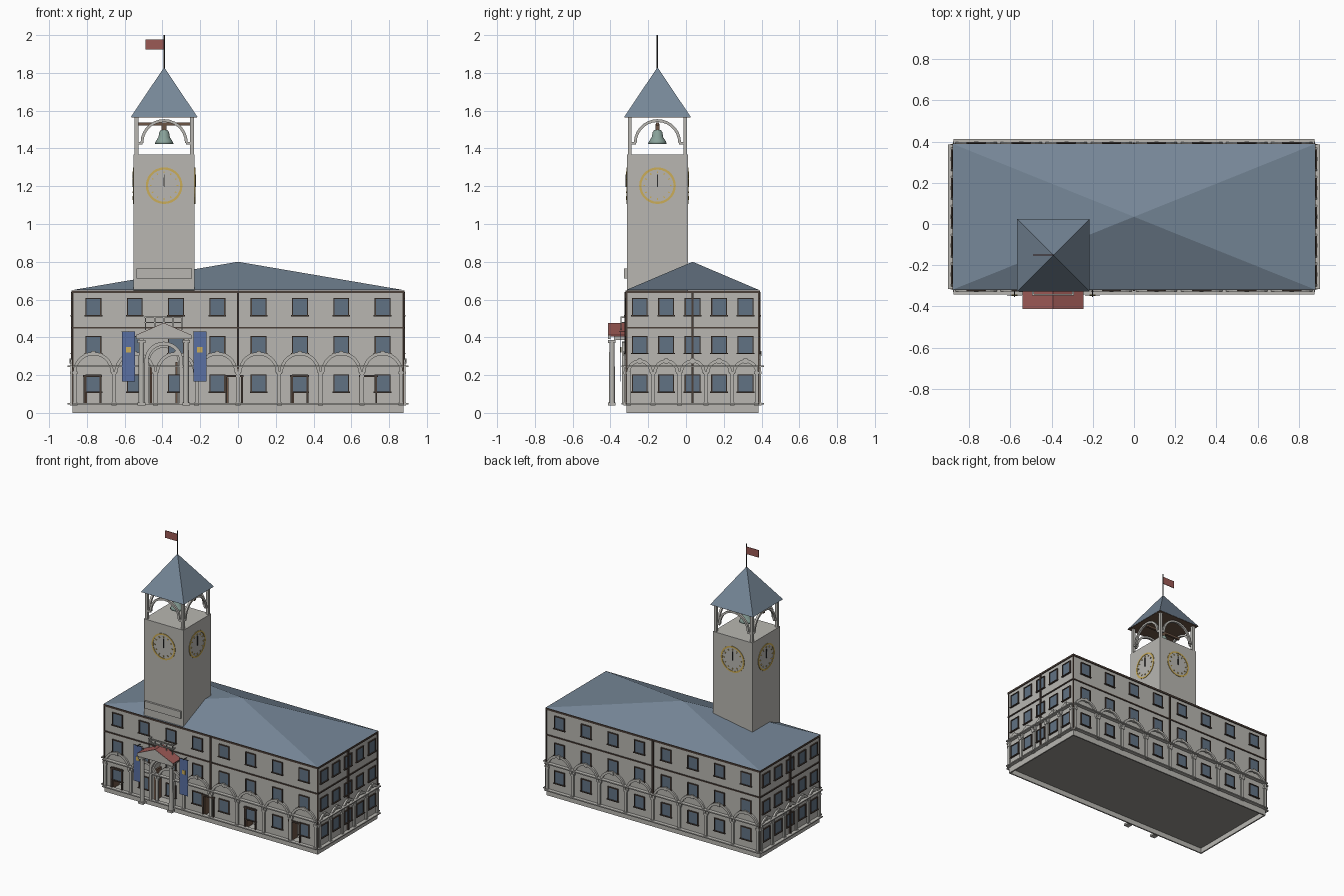
import bpy, bmesh, math
from mathutils import Matrix, Vector

if "Cube" in bpy.data.objects:
    bpy.data.objects.remove(bpy.data.objects["Cube"])

I = Matrix.Identity(4)
COL = {"slate": (.18, .24, .31), "glass": (.12, .17, .23), "brown": (.07, .05, .04),
       "wood": (.15, .09, .06), "red": (.33, .1, .09), "blue": (.1, .16, .36), "gold": (.6, .42, .1),
       "dark": (.03, .03, .03), "stone": (.48, .47, .44), "bronze": (.25, .36, .32), "floor": (.3, .29, .27)}
MATS = {}
for k, c in COL.items():
    MATS[k] = bpy.data.materials.new(k)
    MATS[k].diffuse_color = (*c, 1)


def finish(bm, name, col="stone", smooth=False):
    bmesh.ops.recalc_face_normals(bm, faces=bm.faces)
    me = bpy.data.meshes.new(name)
    bm.to_mesh(me)
    bm.free()
    ob = bpy.data.objects.new(name, me)
    bpy.context.collection.objects.link(ob)
    me.materials.append(MATS[col])
    if smooth:
        for p in me.polygons:
            p.use_smooth = len(p.vertices) == 4
    return ob


def box(bm, x0, x1, y0, y1, z0, z1, M=I):
    S = Matrix.Diagonal((x1 - x0, y1 - y0, z1 - z0, 1))
    T = Matrix.Translation(((x0 + x1) / 2, (y0 + y1) / 2, (z0 + z1) / 2))
    bmesh.ops.create_cube(bm, size=1, matrix=M @ T @ S)


def prism(bm, pts, y0, y1, M=I):
    """Extrude an x-z outline along y."""
    a = [bm.verts.new(M @ Vector((x, y0, z))) for x, z in pts]
    b = [bm.verts.new(M @ Vector((x, y1, z))) for x, z in pts]
    bm.faces.new(a)
    bm.faces.new(b[::-1])
    for i in range(len(a)):
        j = (i + 1) % len(a)
        bm.faces.new((a[i], b[i], b[j], a[j]))


def arc(cx, cz, r, n=14):
    return [(cx + r * math.cos(math.pi * i / n), cz + r * math.sin(math.pi * i / n)) for i in range(n + 1)]


def arch(bm, cx, cz, r0, r1, y0, y1, M=I):
    prism(bm, arc(cx, cz, r1) + arc(cx, cz, r0)[::-1], y0, y1, M)


def rod(bm, r0, r1, p, q, n=16):
    p, q = Vector(p), Vector(q)
    R = (q - p).to_track_quat('Z', 'Y').to_matrix().to_4x4()
    bmesh.ops.create_cone(bm, cap_ends=True, segments=n, radius1=r0, radius2=r1, depth=(q - p).length,
                          matrix=Matrix.Translation((p + q) / 2) @ R)


def pyramid(name, x0, x1, y0, y1, z0, z1):
    bm = bmesh.new()
    b = [bm.verts.new((x, y, z0)) for x, y in ((x0, y0), (x1, y0), (x1, y1), (x0, y1))]
    t = bm.verts.new(((x0 + x1) / 2, (y0 + y1) / 2, z1))
    bm.faces.new(b[::-1])
    for i in range(4):
        bm.faces.new((b[i], b[(i + 1) % 4], t))
    return finish(bm, name, "slate")


def part(name, col, *boxes):
    bm = bmesh.new()
    for b in boxes:
        box(bm, *b)
    return finish(bm, name, col)


CY, TX, TY, PX = .035, -.391, -.151, -.393

# Main block with recessed doorways and a hollow underside
body = part("main_walls", "stone", (-.875, .875, -.315, .385, 0, .645))
DOORS = (-.77, -.02, .325, .69)
bm = bmesh.new()
for x in DOORS:
    box(bm, x - .038, x + .038, -.4, -.245, .045, .19)
prism(bm, arc(PX, .27, .075) + [(PX - .075, .045), (PX + .075, .045)], -.4, -.245)
box(bm, -.865, .865, -.305, .375, -.1, .04)
cutter = finish(bm, "doorway_cutter")
cutter.hide_render = True
cutter.hide_viewport = True
mod = body.modifiers.new("doorways", 'BOOLEAN')
mod.object = cutter
mod.solver = 'EXACT'
part("floor_underside", "floor", (-.866, .866, -.306, .376, .037, .041))
pyramid("main_roof", -.878, .878, -.318, .388, .65, .80)

# Wall dressing, repeated on four sides: local x along wall, -y outward
SIDES = [((0, -.315), 0, .875, 8), ((.875, CY), 90, .35, 5), ((0, .385), 180, .875, 8), ((-.875, CY), -90, .35, 5)]
glass, frames, arcade, ledges, trim = (bmesh.new() for _ in range(5))
for (ox, oy), ang, half, n in SIDES:
    M = Matrix.Translation((ox, oy, 0)) @ Matrix.Rotation(math.radians(ang), 4, 'Z')
    w = 2 * half / n
    for i in range(n):
        u = -half + w * (i + .5)
        for z in (.155, .36, .56):
            box(glass, u - .038, u + .038, -.004, .003, z - .043, z + .043, M)
            for s in (-1, 1):
                box(frames, u + s * .039 - .003, u + s * .039 + .003, -.009, .002, z - .046, z + .046, M)
            box(frames, u - .042, u + .042, -.009, .002, z + .042, z + .048, M)
            box(frames, u - .047, u + .047, -.012, .002, z - .049, z - .043, M)
        # Arch and keystone over each bay
        r = w / 2 - .002
        arch(arcade, u, .215, r - .017, r, -.013, .002, M)
        box(arcade, u - .01, u + .01, -.016, .002, .211 + r - .018, .219 + r, M)
    for i in range(n + 1):
        u = -half + w * i
        u = max(-half + .011, min(half - .011, u))
        box(arcade, u - .01, u + .01, -.012, .002, .045, .21, M)
        box(arcade, u - .014, u + .014, -.015, .002, .205, .22, M)
        box(arcade, u - .013, u + .013, -.015, .002, .04, .055, M)
    # Thin ledges, string course, cornice and downpipe
    for z in (.048, .247):
        box(ledges, -half, half, -.027, .002, z - .004, z + .004, M)
    for z, h, d in ((.45, .009, .006), (.642, .014, .006)):
        box(trim, -half - d, half + d, -d, .002, z - h / 2, z + h / 2, M)
    box(trim, -.005, .005, -.01, .002, .045, .64, M)
    box(trim, half - .004, half + .004, -.004, .004, .045, .64, M)
finish(glass, "window_panes", "glass")
finish(frames, "window_frames", "brown")
finish(arcade, "wall_arcade", "stone")
finish(ledges, "wall_ledges", "stone")
finish(trim, "string_courses", "brown")

# Door surrounds and open leaves
bm, lv = bmesh.new(), bmesh.new()
for x in DOORS:
    for s in (-1, 1):
        box(bm, x + s * .042 - .005, x + s * .042 + .005, -.325, -.313, .045, .195)
    box(bm, x - .05, x + .05, -.327, -.313, .189, .2)
    box(lv, x - .037, x - .029, -.316, -.247, .046, .188)
for s in (-1, 1):
    box(lv, PX + s * .068 - .006, PX + s * .068 + .006, -.316, -.247, .046, .27)
finish(bm, "door_surrounds", "brown")
finish(lv, "door_leaves", "wood")

# Entrance portico
bm = bmesh.new()
for s in (-1, 1):
    x = PX + s * .118
    rod(bm, .016, .014, (x, -.392, .05), (x, -.392, .375))
    box(bm, x - .02, x + .02, -.412, -.372, .04, .055)
    box(bm, x - .02, x + .02, -.412, -.372, .37, .385)
    box(bm, x - .012, x + .012, -.38, -.31, .385, .405)
    box(bm, PX + s * .092 - .01, PX + s * .092 + .01, -.338, -.31, .045, .275)
arch(bm, PX, .275, .082, .102, -.338, -.31)
finish(bm, "portico_columns")
bm = bmesh.new()
prism(bm, [(PX - .147, .39), (PX + .147, .39), (PX + .147, .411), (PX, .475), (PX - .147, .411)], -.412, -.4)
finish(bm, "portico_pediment")
bm = bmesh.new()
prism(bm, [(PX - .147, .405), (PX, .468), (PX + .147, .405), (PX + .147, .412), (PX, .477), (PX - .147, .412)], -.411, -.31)
finish(bm, "portico_roof", "red")
rails = [(PX - .1, PX + .1, -.348, -.34, z, z + .007) for z in (.475, .503)]
rails += [(PX + s * .097 - .004, PX + s * .097 + .004, -.348, -.31, z, z + .007) for s in (-1, 1) for z in (.475, .503)]
rails += [(PX + d - .003, PX + d + .003, -.347, -.341, .44, .508) for d in (-.097, -.048, 0, .048, .097)]
part("balcony_rail", "stone", *rails)

# Banners on brackets
BX = (-.58, -.202)
part("banners", "blue", *[(x - .034, x + .034, -.348, -.344, .165, .43) for x in BX])
part("banner_emblems", "gold", *[(x - .014, x + .014, -.35, -.342, .32, .35) for x in BX])
part("banner_brackets", "dark", *[(x - .036, x + .036, -.348, -.344, .429, .432) for x in BX],
     *[(x - .002, x + .002, -.355, -.31, .428, .432) for x in BX])

# Clock tower shaft and sign panel
part("tower_shaft", "stone", (TX - .162, TX + .162, TY - .162, TY + .162, .6, 1.367))
part("tower_panel", "stone", (TX - .147, TX + .147, -.327, -.31, .712, .765))

# Clock on each tower face, and belfry arches
ring, hands, belfry = bmesh.new(), bmesh.new(), bmesh.new()
for k in range(4):
    M = Matrix.Translation((TX, TY, 0)) @ Matrix.Rotation(k * math.pi / 2, 4, 'Z')
    for a in (0, math.pi):
        R = M @ Matrix.Translation((0, 0, 1.203)) @ Matrix.Rotation(a, 4, 'Y')
        arch(ring, 0, 0, .085, .097, -.165, -.16, R)
    for h in range(12):
        R = M @ Matrix.Translation((0, 0, 1.203)) @ Matrix.Rotation(h * math.pi / 6, 4, 'Y')
        box(ring, -.003, .003, -.167, -.16, .066, .075, R)
    box(hands, -.003, .003, -.167, -.16, 1.2, 1.245, M)
    box(hands, -.0015, .0015, -.168, -.16, 1.195, 1.262, M)
    arch(belfry, 0, 1.43, .11, .125, -.153, -.138, M)
    box(belfry, -.157, -.137, -.157, -.137, 1.365, 1.572, M)
    for s in (-1, 1):
        box(belfry, s * .127 - .012, s * .127 + .012, -.153, -.138, 1.42, 1.434, M)
finish(ring, "clock_rings", "gold")
finish(hands, "clock_hands", "dark")
finish(belfry, "belfry_arches")

# Bell and beam
bm = bmesh.new()
prof = [(.0, 1.437), (.043, 1.424), (.05, 1.425), (.043, 1.44), (.03, 1.46), (.026, 1.485), (.018, 1.497), (0, 1.5)]
vs = [bm.verts.new((TX + r, TY, z)) for r, z in prof]
es = [bm.edges.new(p) for p in zip(vs, vs[1:])]
bmesh.ops.spin(bm, geom=vs + es, cent=(TX, TY, 0), axis=(0, 0, 1), angle=math.tau, steps=24)
bmesh.ops.remove_doubles(bm, verts=bm.verts, dist=1e-4)
finish(bm, "bell", "bronze", True)
part("bell_beam", "wood", (TX - .145, TX + .145, TY - .008, TY + .008, 1.522, 1.538),
     (TX - .013, TX + .013, TY - .01, TY + .01, 1.49, 1.53))

# Tower roof with timber soffit, pole and flag
pyramid("tower_roof", TX - .176, TX + .176, TY - .176, TY + .176, 1.567, 1.83)
part("tower_soffit", "wood", (TX - .174, TX + .174, TY - .174, TY + .174, 1.565, 1.569))
bm = bmesh.new()
rod(bm, .004, .004, (TX, TY, 1.81), (TX, TY, 2), 8)
finish(bm, "flag_pole", "dark")
part("flag", "red", (TX - .1, TX, TY - .002, TY + .002, 1.923, 1.977))

for m in bpy.data.materials:
    if m.users and not m.is_grease_pencil:
        m.use_nodes = True
        m.node_tree.nodes["Principled BSDF"].inputs["Base Color"].default_value = m.diffuse_color
